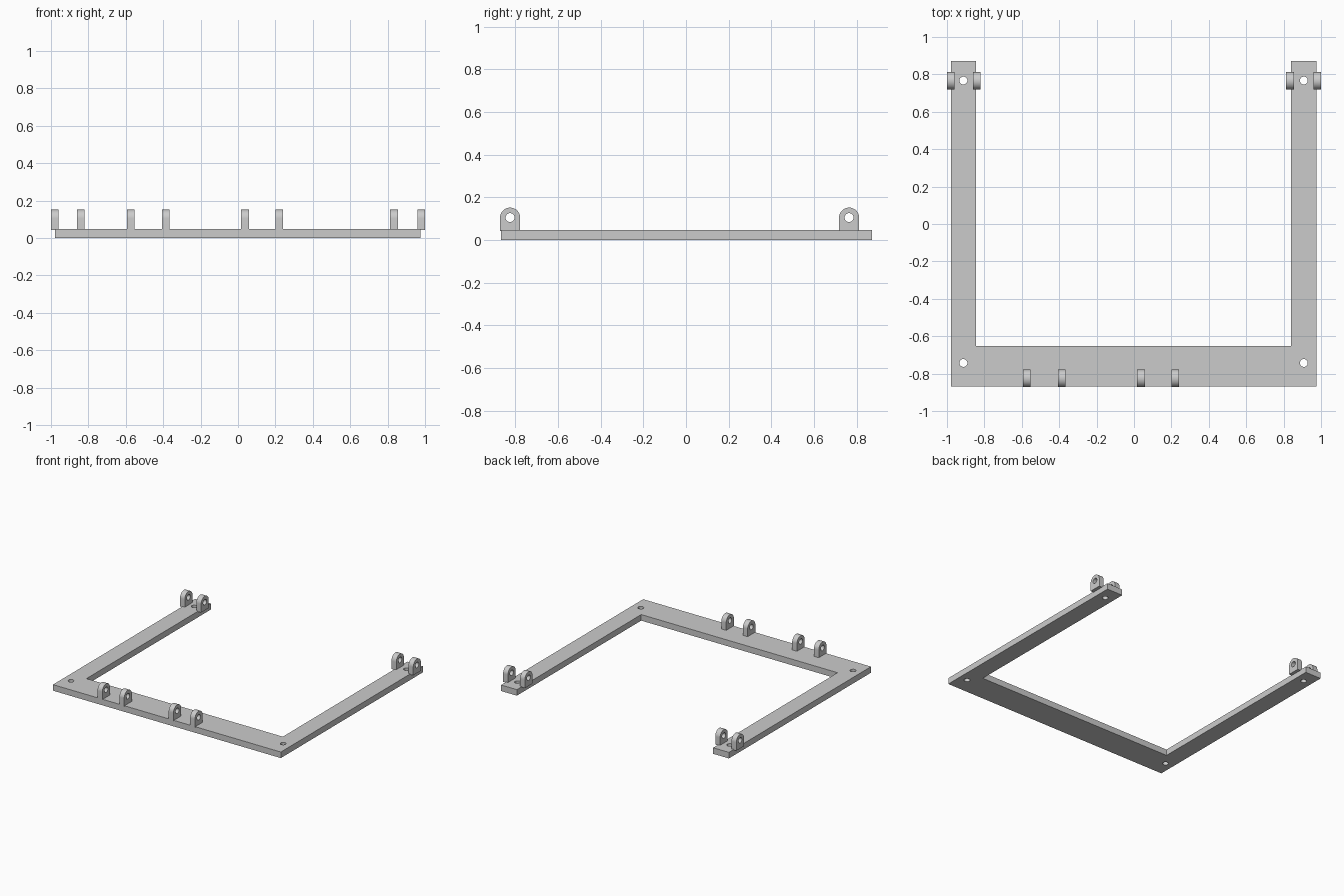
import bpy, bmesh, math
from mathutils import Matrix, Vector

cube = bpy.data.objects.get("Cube")
if cube:
    bpy.data.objects.remove(cube, do_unlink=True)

grey = bpy.data.materials.new("light_grey")
grey.use_nodes = True
colour = (0.6, 0.6, 0.6, 1)
grey.diffuse_color = colour
grey.node_tree.nodes["Principled BSDF"].inputs["Base Color"].default_value = colour

FRAME_TOP = 0.047
HOLE_R = 0.021
LUG_W = 0.094        # lug width along y
LUG_T = 0.041        # lug thickness along x
LUG_BASE, LUG_TOP = 0.042, 0.152


def arc(cx, cy, r, start, end, steps):
    return [(cx + r * math.cos(start + (end - start) * i / steps),
             cy + r * math.sin(start + (end - start) * i / steps))
            for i in range(steps + 1)]


def circle(cx, cy, r):
    return arc(cx, cy, r, 0, math.tau, 32)[:-1]


def plate(name, loops, thickness, matrix):
    """Extruded flat outline (first loop) with holes (other loops)."""
    curve = bpy.data.curves.new(name, "CURVE")
    curve.dimensions = "2D"
    curve.fill_mode = "BOTH"
    curve.extrude = thickness / 2
    for loop in loops:
        spline = curve.splines.new("POLY")
        spline.points.add(len(loop) - 1)
        for point, (x, y) in zip(spline.points, loop):
            point.co = (x, y, 0, 1)
        spline.use_cyclic_u = True
    obj = bpy.data.objects.new(name, curve)
    bpy.context.collection.objects.link(obj)
    bpy.ops.object.select_all(action="DESELECT")
    obj.select_set(True)
    bpy.context.view_layer.objects.active = obj
    bpy.ops.object.convert(target="MESH")
    obj = bpy.context.object
    mesh = obj.data
    mesh.transform(matrix)
    bm = bmesh.new()
    bm.from_mesh(mesh)
    bmesh.ops.remove_doubles(bm, verts=bm.verts, dist=1e-5)
    bmesh.ops.recalc_face_normals(bm, faces=bm.faces)
    bm.to_mesh(mesh)
    bm.free()
    mesh.materials.clear()
    mesh.materials.append(grey)
    bpy.ops.object.shade_smooth_by_angle(angle=math.radians(30))
    return obj


# U-shaped base frame with four screw holes
left, right, front, back = -0.979, 0.975, -0.868, 0.8725
arm, inner_y = 0.135, -0.651
outline = [(left, front), (right, front), (right, back), (right - arm, back),
           (right - arm, inner_y), (left + arm, inner_y),
           (left + arm, back), (left, back)]
holes = [circle(x, y, HOLE_R) for x in (-0.912, 0.908) for y in (-0.743, 0.767)]
plate("base_frame", [outline] + holes, FRAME_TOP,
      Matrix.Translation((0, 0, FRAME_TOP / 2)))

# Round-topped hinge lugs: profile in y-z, thickness along x
r = LUG_W / 2
centre_z = LUG_TOP - r
profile = [(-r, LUG_BASE), (r, LUG_BASE)] + arc(0, centre_z, r, 0, math.pi, 24)
upright = Matrix(((0, 0, 1, 0), (1, 0, 0, 0), (0, 1, 0, 0), (0, 0, 0, 1)))
lug_rows = {
    "front_hinge_lug": (-0.8255, (-0.573, -0.386, 0.037, 0.221)),
    "rear_hinge_lug": (0.765, (-0.9795, -0.84, 0.834, 0.9795)),
}
for name, (y, xs) in lug_rows.items():
    for i, x in enumerate(xs, 1):
        plate(f"{name}_{i}", [profile, circle(0, centre_z, HOLE_R)], LUG_T,
              Matrix.Translation((x, y, 0)) @ upright)
